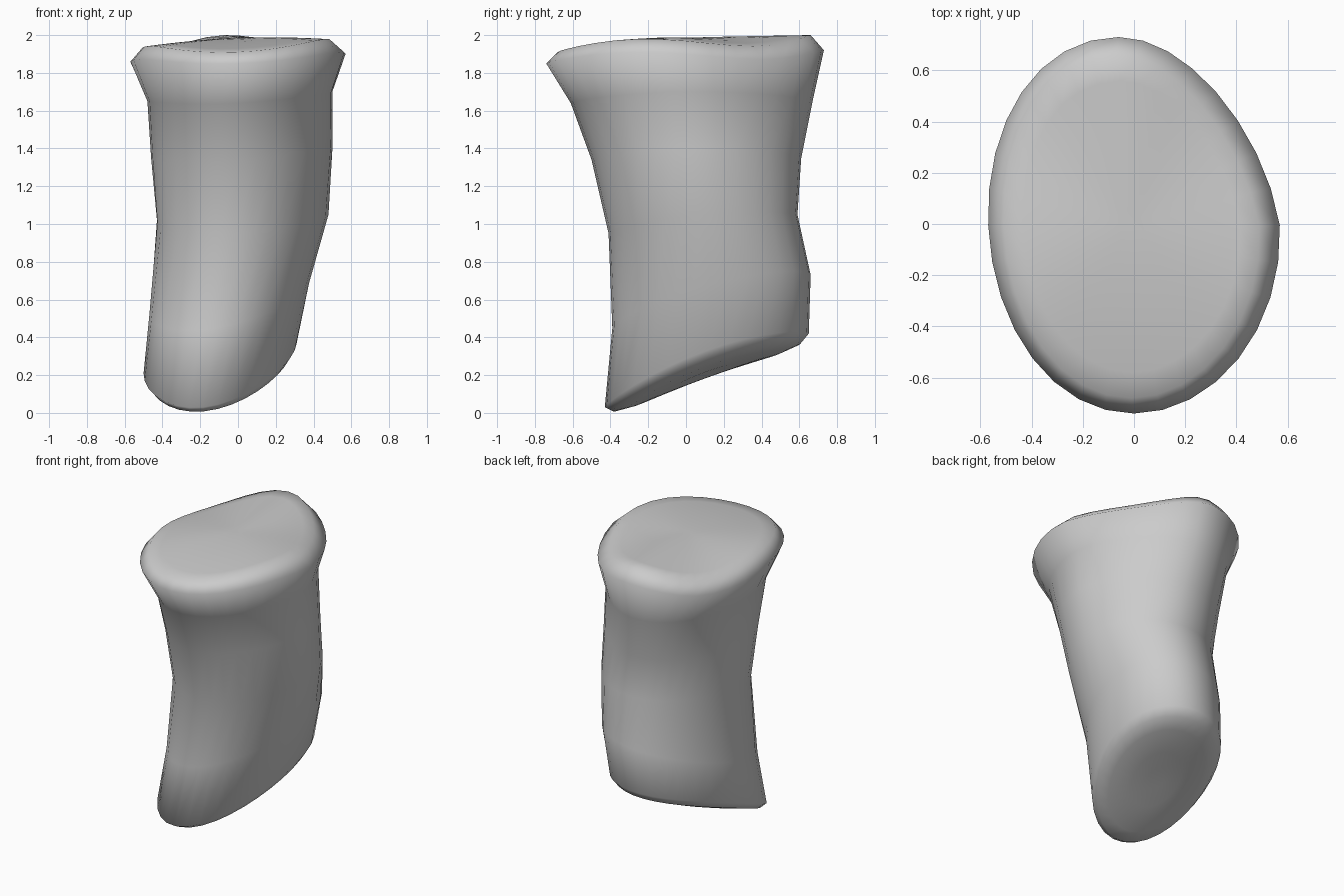
import bpy, bmesh, math
from mathutils import Vector

cube = bpy.data.objects.get("Cube")
if cube:
    bpy.data.objects.remove(cube, do_unlink=True)

SIDES = 32

# Each section: (x, z) at its right, left, front and back extremes,
# then sideways skew, pull on the rear left corner and saddle height
SECTIONS = [
    ((-.50, .25), (.31, .33), (-.43, .03), (.65, .42), .09, 0, 0),
    ((-.47, .54), (.38, .68), (-.39, .45), (.66, .73), .07, 0, 0),
    ((-.43, 1.02), (.48, 1.05), (-.41, .95), (.59, 1.05), .03, -.01, 0),
    ((-.46, 1.35), (.50, 1.40), (-.50, 1.34), (.61, 1.35), 0, -.02, 0),
    ((-.48, 1.65), (.50, 1.70), (-.61, 1.64), (.67, 1.65), -.02, -.03, 0),
    ((-.57, 1.86), (.57, 1.90), (-.74, 1.85), (.73, 1.92), -.03, -.03, .035),
    ((-.51, 1.93), (.49, 1.97), (-.68, 1.91), (.66, 2.0), -.03, -.03, .04),
]


def section_point(section, angle, scale=1.0):
    """Point on a tilted, skewed oval section with a saddle-shaped edge."""
    right, left, front, back, skew, pull, saddle = section
    c, s = math.cos(angle) * scale, math.sin(angle) * scale

    half_width = math.sqrt(((left[0] - right[0]) / 2) ** 2 - skew ** 2)
    x = (left[0] + right[0]) / 2 + half_width * c + skew * s
    x += pull * (s * s + 3 * max(c, 0) * max(s, 0))
    y = (back[0] + front[0]) / 2 + (back[0] - front[0]) / 2 * s

    side_height = (left[1] + right[1]) / 2
    end_height = (front[1] + back[1]) / 2 - .35 * saddle
    curl = (side_height - end_height) / 2 * math.cos(2 * angle)
    ripple = saddle * math.sin(3 * angle) * (.65 + .35 * math.sin(angle))
    z = (side_height + end_height) / 2 + (curl - ripple) * scale ** 2
    z += (left[1] - right[1]) / 2 * c
    z += ((back[1] - front[1]) / 2 - .65 * saddle) * s
    return Vector((x, y, z))


bm = bmesh.new()


def add_ring(section, scale=1.0, lift=0.0):
    ring = []
    for i in range(SIDES):
        p = section_point(section, math.tau * i / SIDES, scale)
        p.z += lift
        ring.append(bm.verts.new(p))
    return ring


# Bottom end with a rounded lip, wall, then a gently domed top end
rings = [add_ring(SECTIONS[0], s, lift)
         for s, lift in ((.15, -.055), (.4, -.06), (.75, -.06), (.92, -.042))]
rings += [add_ring(section) for section in SECTIONS]
rings += [add_ring(SECTIONS[-1], s, .04 * (1 - s * s))
          for s in (.85, .65, .45, .25, .1)]

for lower, upper in zip(rings, rings[1:]):
    for i in range(SIDES):
        j = (i + 1) % SIDES
        bm.faces.new((lower[i], lower[j], upper[j], upper[i]))
bm.faces.new(rings[0][::-1])
bm.faces.new(rings[-1])

bmesh.ops.recalc_face_normals(bm, faces=bm.faces)
for face in bm.faces:
    face.smooth = True

mesh = bpy.data.meshes.new("stump")
bm.to_mesh(mesh)
bm.free()
stump = bpy.data.objects.new("stump", mesh)
bpy.context.collection.objects.link(stump)

# Plain grey
grey = bpy.data.materials.new("plain_grey")
grey.use_nodes = True
colour = (.6, .6, .6, 1)
grey.diffuse_color = colour
grey.node_tree.nodes["Principled BSDF"].inputs["Base Color"].default_value = colour
mesh.materials.append(grey)
